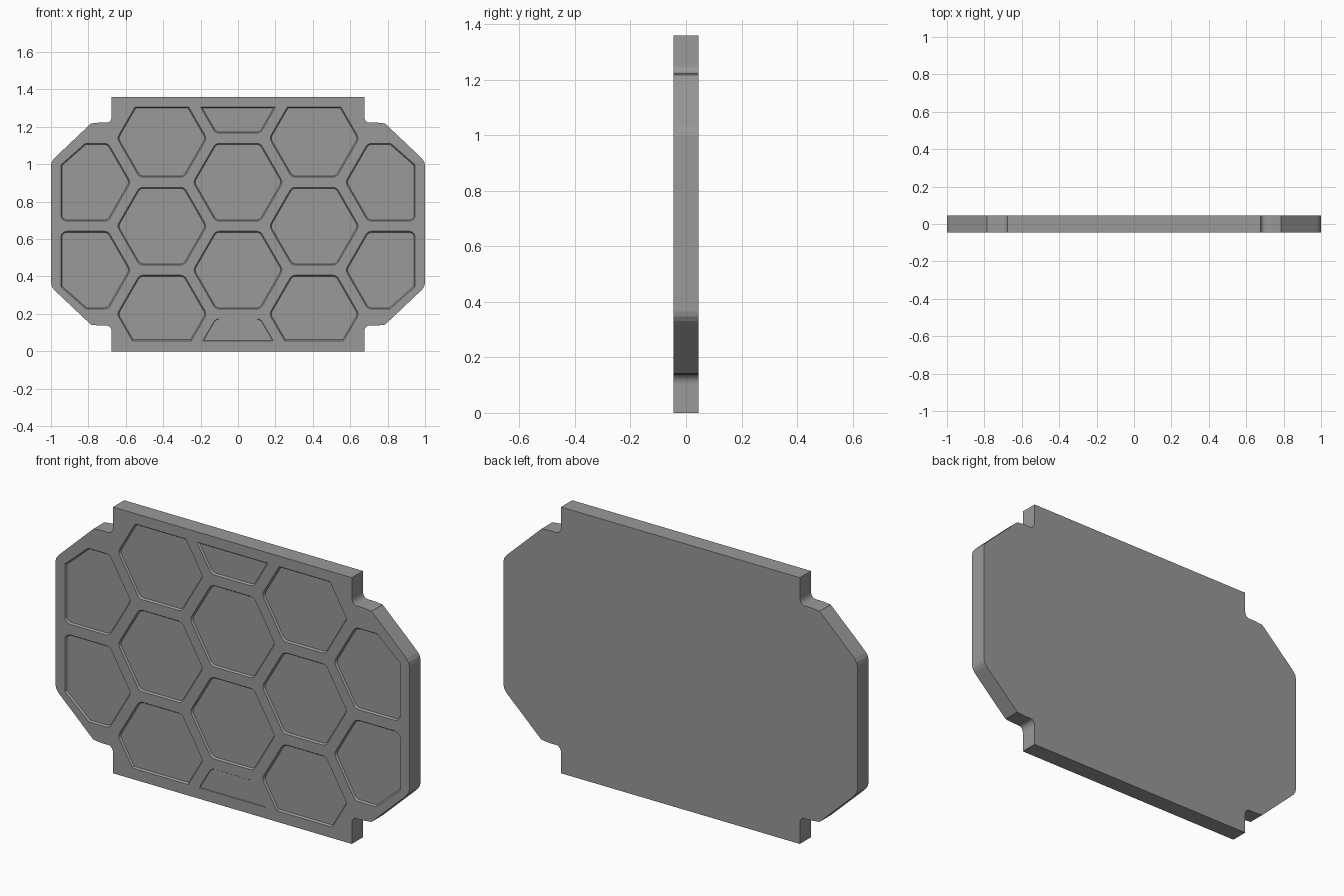
import bpy, bmesh
from math import cos, sin, radians, sqrt
from mathutils import Vector

if "Cube" in bpy.data.objects:
    bpy.data.objects.remove(bpy.data.objects["Cube"])

H, T = 1.36, 0.045            # plate height, half thickness
R, PITCH, FILLET = 0.24, 0.47, 0.035


def rounded_hex(cx, cz):
    # flat-topped hexagon with filleted corners, counter-clockwise in x/z
    pts, d = [], R - FILLET / cos(radians(30))
    for k in range(6):
        for s in range(-2, 3):
            a = radians(60 * k + 15 * s)
            c = radians(60 * k)
            pts.append(Vector((cx + d * cos(c) + FILLET * cos(a),
                               cz + d * sin(c) + FILLET * sin(a))))
    return pts


def clip(pts, a, b, c):
    # keep the part where a*x + b*z <= c
    out = []
    for p, q in zip(pts, pts[1:] + pts[:1]):
        dp, dq = a * p.x + b * p.y - c, a * q.x + b * q.y - c
        if dp <= 0:
            out.append(p)
        if dp * dq < 0:
            out.append(p.lerp(q, dp / (dp - dq)))
    return [p for i, p in enumerate(out) if (p - out[i - 1]).length > 1e-4]


def inset(pts, d):
    out = []
    for i, p in enumerate(pts):
        e = (p - pts[i - 1]).normalized()
        f = (pts[(i + 1) % len(pts)] - p).normalized()
        n, m = Vector((-e.y, e.x)), Vector((-f.y, f.x))
        out.append(p + (n + m) * d / (1 + n.dot(m)))
    return out


# plate outline: one corner (with a filleted notch) mirrored to all four
notch = [(0.70 - 0.025 * cos(radians(a)), 0.105 + 0.032 * sin(radians(a)))
         for a in range(0, 91, 15)]
corner = [(0.675, 0)] + notch + [(0.74, 0.137), (0.786, 0.142), (0.97, 0.316),
                                 (0.985, 0.331), (0.996, 0.348), (1.0, 0.365)]
right = corner + [(x, H - z) for x, z in reversed(corner)]
outline = [Vector(p) for p in right + [(-x, z) for x, z in reversed(right)]]

# pockets: honeycomb grid trimmed by an even border
borders = [(0, 1, 1.307), (0, -1, -0.056), (1, 0, 0.947), (-1, 0, 0.947)]
for s in (1, -1):
    borders += [(0.118 * s, 0.134, 0.2453), (0.118 * s, -0.134, 0.0655)]
centres = [(0, z) for z in (-0.034, 0.434, 0.904, 1.374)]
for s in (1, -1):
    centres += [(s * PITCH * sqrt(3) / 2, z) for z in (0.199, 0.669, 1.139)]
    centres += [(s * PITCH * sqrt(3), z) for z in (0.434, 0.904)]

bm = bmesh.new()


def ring(pts, y):
    return [bm.verts.new((p.x, y, p.y)) for p in pts]


def bridge(a, b):
    for i in range(len(a)):
        bm.faces.new((a[i - 1], a[i], b[i], b[i - 1]))


def loop_edges(vs):
    return [bm.edges.new((vs[i - 1], vs[i])) for i in range(len(vs))]


# front face with openings
front = ring(outline, -T)
edges = loop_edges(front)
pockets = []
for cx, cz in centres:
    pts = rounded_hex(cx, cz)
    for b in borders:
        pts = clip(pts, *b)
    rim = ring(pts, -T)
    edges += loop_edges(rim)
    pockets.append((pts, rim, 0.003 if cz < 0 else 0.009))
bmesh.ops.triangle_fill(bm, edges=edges, use_beauty=True, normal=(0, -1, 0))

# pocket walls and floors
for pts, rim, depth in pockets:
    floor = ring(inset(pts, 0.7 * depth), -T + depth)
    bridge(rim, floor)
    bm.faces.new(floor)

# plate sides and back
back = ring(outline, T)
bridge(front, back)
bm.faces.new(back)
bmesh.ops.recalc_face_normals(bm, faces=bm.faces[:])

mesh = bpy.data.meshes.new("honeycomb_plate")
bm.to_mesh(mesh)
bm.free()
plate = bpy.data.objects.new("honeycomb_plate", mesh)
bpy.context.collection.objects.link(plate)

# dark grey finish
grey = bpy.data.materials.new("dark_grey")
grey.diffuse_color = (0.32, 0.32, 0.32, 1)
grey.use_nodes = True
grey.node_tree.nodes["Principled BSDF"].inputs["Base Color"].default_value = grey.diffuse_color
mesh.materials.append(grey)
